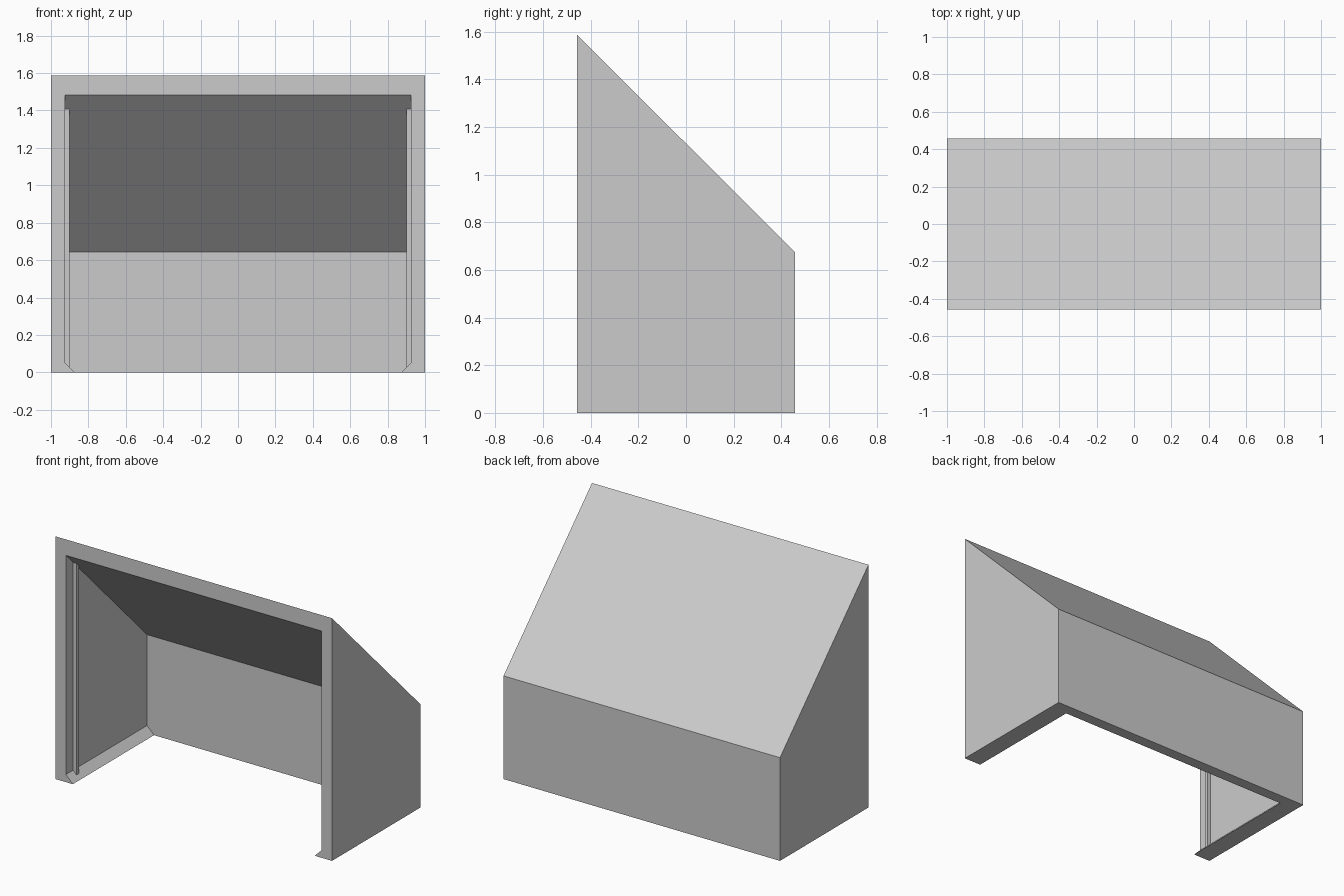
import bpy, bmesh
from mathutils import Vector

cube = bpy.data.objects.get("Cube")
if cube:
    bpy.data.objects.remove(cube, do_unlink=True)

DEPTH, BACK_H, FRONT_H = 0.457, 0.675, 1.587   # half depth, wall heights
WALL, CHAMFER = 0.075, 0.05
INNER_X, INNER_Y = 1 - WALL, DEPTH - WALL
ROOF = BACK_H + DEPTH                   # outer roof plane: z + y = ROOF
CEILING = ROOF - WALL * 2 ** 0.5        # inner roof plane

grey = bpy.data.materials.new("light grey")
grey.use_nodes = True
colour = (0.6, 0.6, 0.6, 1)
grey.diffuse_color = colour
grey.node_tree.nodes["Principled BSDF"].inputs["Base Color"].default_value = colour


def prism(name, profile, x0, x1, planes=()):
    """Extrude a (y, z) profile along x, then trim it by (point, outward normal) planes."""
    bm = bmesh.new()
    face = bm.faces.new([bm.verts.new((x0, y, z)) for y, z in profile])
    side = bmesh.ops.extrude_face_region(bm, geom=[face])["geom"]
    bmesh.ops.translate(bm, vec=(x1 - x0, 0, 0),
                        verts=[v for v in side if isinstance(v, bmesh.types.BMVert)])
    for point, normal in planes:
        cut = bmesh.ops.bisect_plane(bm, geom=bm.verts[:] + bm.edges[:] + bm.faces[:],
                                     plane_co=Vector(point), plane_no=Vector(normal),
                                     clear_outer=True)["geom_cut"]
        bmesh.ops.holes_fill(bm, edges=[e for e in cut if isinstance(e, bmesh.types.BMEdge)])
    bmesh.ops.recalc_face_normals(bm, faces=bm.faces)
    mesh = bpy.data.meshes.new(name)
    bm.to_mesh(mesh)
    bm.free()
    mesh.materials.append(grey)
    obj = bpy.data.objects.new(name, mesh)
    bpy.context.collection.objects.link(obj)
    return obj


def chamfer_plane(s):
    return (s * (INNER_X - CHAMFER), 0, 0), (s, 0, -1)


# Outer body with a sloping roof
shell = prism("shell", [(-DEPTH, 0), (DEPTH, 0), (DEPTH, BACK_H), (-DEPTH, FRONT_H)], -1, 1)

# Cavity open at the front and bottom, narrowing at the foot of each side wall
front, low = -DEPTH - 0.2, -0.2
cavity = prism("cavity_cutter",
               [(front, low), (INNER_Y, low), (INNER_Y, CEILING - INNER_Y), (front, CEILING - front)],
               -INNER_X, INNER_X, [chamfer_plane(1), chamfer_plane(-1)])
cavity.hide_render = True

cut = shell.modifiers.new("hollow", "BOOLEAN")
cut.operation = "DIFFERENCE"
cut.solver = "EXACT"
cut.object = cavity
bpy.context.view_layer.objects.active = shell
bpy.ops.object.modifier_apply(modifier=cut.name)
bpy.data.objects.remove(cavity, do_unlink=True)

# Slim vertical door stops set back inside the opening
y0, y1 = -INNER_Y, -INNER_Y + 0.025
for s, side in ((1, "left"), (-1, "right")):
    prism(side + "_door_stop", [(y0, 0), (y1, 0), (y1, CEILING - y1), (y0, CEILING - y0)],
          s * (INNER_X - 0.025), s * INNER_X, [chamfer_plane(s)])
